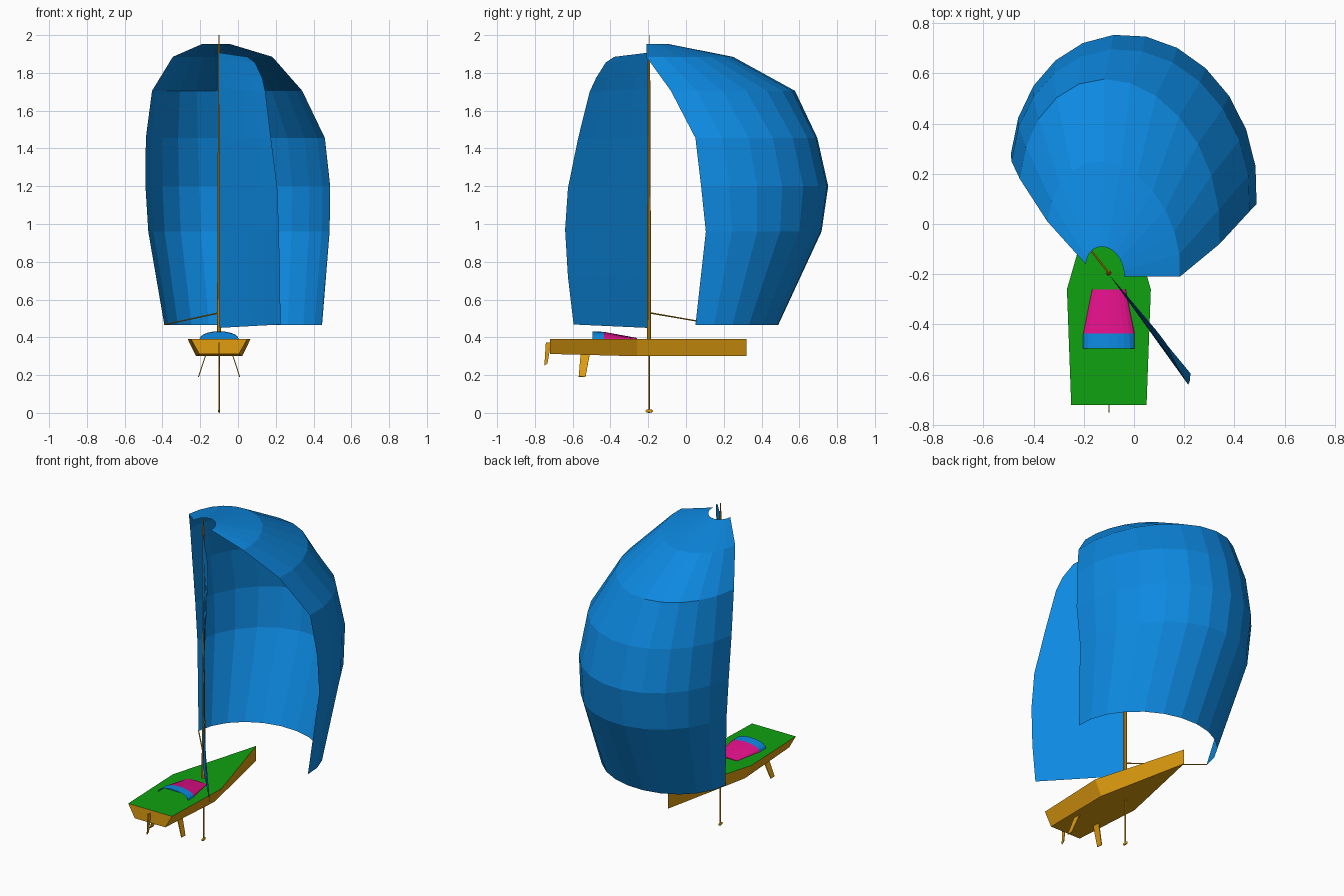
import bpy, bmesh, math
from mathutils import Vector

if "Cube" in bpy.data.objects:
    bpy.data.objects.remove(bpy.data.objects["Cube"])

CX, MY = -0.10, -0.195   # boat centreline x, mast y


def mat(name, rgb):
    m = bpy.data.materials.new(name)
    m.diffuse_color = (*rgb, 1)
    m.use_nodes = True
    m.node_tree.nodes["Principled BSDF"].inputs["Base Color"].default_value = m.diffuse_color
    return m


BLUE = mat("sail_blue", (0.004, 0.25, 0.75))
ORANGE = mat("hull_orange", (0.75, 0.34, 0.005))
GREEN = mat("deck_green", (0.005, 0.36, 0.005))
PINK = mat("canopy_pink", (0.75, 0.005, 0.25))


def make(name, verts, faces, mats, rule=None, fix_normals=True):
    me = bpy.data.meshes.new(name)
    ob = bpy.data.objects.new(name, me)
    bpy.context.collection.objects.link(ob)
    bm = bmesh.new()
    vs = [bm.verts.new(v) for v in verts]
    for f in faces:
        bm.faces.new([vs[i] for i in f])
    bmesh.ops.remove_doubles(bm, verts=bm.verts, dist=1e-5)
    if fix_normals:
        bmesh.ops.recalc_face_normals(bm, faces=bm.faces)
    bm.normal_update()
    for m in mats:
        me.materials.append(m)
    if rule:
        for f in bm.faces:
            f.material_index = rule(f)
    bm.to_mesh(me)
    bm.free()
    return ob


def loft(name, rows, mats, closed=False, rule=None, extra=()):
    """Skin a list of equal-length rows of points."""
    n = len(rows[0])
    verts = [p for r in rows for p in r]
    faces = []
    for i in range(len(rows) - 1):
        for j in range(n if closed else n - 1):
            k = (j + 1) % n
            faces.append((i * n + j, i * n + k, (i + 1) * n + k, (i + 1) * n + j))
    return make(name, verts, faces + list(extra), mats, rule)


def rod(name, a, b, r1, r2, sides=8):
    a, b = Vector(a), Vector(b)
    q = (b - a).to_track_quat('Z', 'Y')
    rows = [[p + q @ Vector((r * math.cos(t * math.tau / sides),
                             r * math.sin(t * math.tau / sides), 0))
             for t in range(sides)] for p, r in ((a, r1), (b, r2))]
    caps = [tuple(range(sides)), tuple(range(sides, 2 * sides))]
    return loft(name, rows, [ORANGE], True, extra=caps)


def plate(name, pts, thick=0.005):
    ob = make(name, pts, [tuple(range(len(pts)))], [ORANGE])
    s = ob.modifiers.new("thickness", 'SOLIDIFY')
    s.thickness, s.offset = thick, 0


# Hull: stern, widest and bow sections (y, deck half width, keel half width, keel z)
secs = [(-0.72, 0.15, 0.105, 0.312), (-0.26, 0.167, 0.122, 0.30)]
rows = [[(CX - d, y, 0.392), (CX + d, y, 0.392), (CX + b, y, z), (CX - b, y, z)]
        for y, d, b, z in secs]
top, low = (CX, 0.32, 0.392), (CX, 0.32, 0.30)
pts = rows[0] + rows[1] + [top, low]
make("hull", pts,
     [(0, 1, 2, 3), (0, 1, 5, 8, 4), (3, 2, 6, 9, 7), (1, 2, 6, 5), (0, 3, 7, 4),
      (5, 6, 9, 8), (4, 7, 9, 8)],
     [ORANGE, GREEN], lambda f: 1 if f.normal.z > 0.9 else 0)

# Cabin canopy: arched shell with a pink front slope and blue hood
arcs = [(-0.495, 0.103, 0.040), (-0.435, 0.102, 0.037), (-0.26, 0.067, 0.005)]
rows = []
for y, w, h in arcs:
    rows.append([(CX + w * math.cos(math.pi * k / 10), y,
                  0.392 + h * math.sin(math.pi * k / 10)) for k in range(11)])
loft("cabin_canopy", rows, [PINK, BLUE],
     rule=lambda f: 1 if f.calc_center_median().y < -0.43 else 0,
     extra=[tuple(range(11, 22)), tuple(range(22, 33))])

# Rudder, twin splayed boards
plate("rudder", [(CX, y, z) for y, z in
                 ((-0.742, 0.372), (-0.715, 0.372), (-0.733, 0.262), (-0.75, 0.25))])
for side, s in (("left", -1), ("right", 1)):
    plate(side + "_board", [(CX + s * (0.07 + (0.31 - z) * 0.33), y, z) for y, z in
                            ((-0.558, 0.31), (-0.51, 0.31), (-0.532, 0.19), (-0.568, 0.192))])

# Keel fin and bulb
rod("keel_fin", (CX, MY, 0.31), (CX, MY, 0.01), 0.004, 0.004)
bpy.ops.mesh.primitive_uv_sphere_add(segments=8, ring_count=6, radius=1,
                                     location=(CX, MY, 0.01))
bulb = bpy.context.object
bulb.name = "keel_bulb"
bulb.scale = (0.006, 0.02, 0.01)
bulb.data.materials.append(ORANGE)

# Mast, antenna and sail pole
rod("mast", (CX, MY, 0.39), (CX, MY, 1.95), 0.011, 0.005)
rod("antenna", (CX, MY, 1.95), (CX, MY, 2.0), 0.002, 0.002)
rod("sail_pole", (CX, MY, 0.53), (-0.39, 0.17, 0.467), 0.004, 0.003)

# Mainsail: luff on the mast, leech listed as (x, y, z)
leech = [(0.225, -0.595, 0.468), (0.222, -0.625, 0.72), (0.216, -0.64, 0.97),
         (0.208, -0.625, 1.19), (0.175, -0.572, 1.45), (0.145, -0.51, 1.70),
         (0.128, -0.475, 1.775), (0.09, -0.425, 1.855), (0.05, -0.38, 1.885)]
rows = []
for i, (x, y, z) in enumerate(leech):
    zl = 0.45 + (z - 0.468) * (1.907 - 0.45) / (1.885 - 0.468)
    a, b = Vector((CX, MY - 0.005, zl)), Vector((x, y, z))
    rows.append([a.lerp(b, t / 4) for t in range(5)])
loft("mainsail", rows, [BLUE])

# Spinnaker: each row is a skewed half ellipse between left and right edges
# (z, left x, left y, right x, right y, farthest y)
srows = [(0.465, -0.390, 0.17, 0.445, 0.05, 0.49),
         (0.960, -0.475, 0.28, 0.485, 0.105, 0.72),
         (1.200, -0.490, 0.28, 0.488, 0.08, 0.755),
         (1.455, -0.488, 0.25, 0.460, 0.05, 0.697),
         (1.705, -0.455, 0.18, 0.340, -0.08, 0.577),
         (1.885, -0.345, 0.01, 0.182, -0.21, 0.25),
         (1.952, -0.192, -0.16, -0.04, -0.21, -0.09)]
SEG = 12
rows = []
for z, lx, ly, rx, ry, ym in srows:
    mx, my, ux, uy = (lx + rx) / 2, (ly + ry) / 2, (rx - lx) / 2, (ry - ly) / 2
    vy = math.sqrt((ym - my) ** 2 - uy ** 2)
    vx = 0.085 * vy
    row = []
    for k in range(SEG + 1):
        t = math.pi * (1 - k / SEG)
        c, s = math.cos(t), math.sin(t)
        row.append((mx + ux * c + vx * s, my + uy * c + vy * s, z))
    rows.append(row)
loft("spinnaker", rows, [BLUE])
